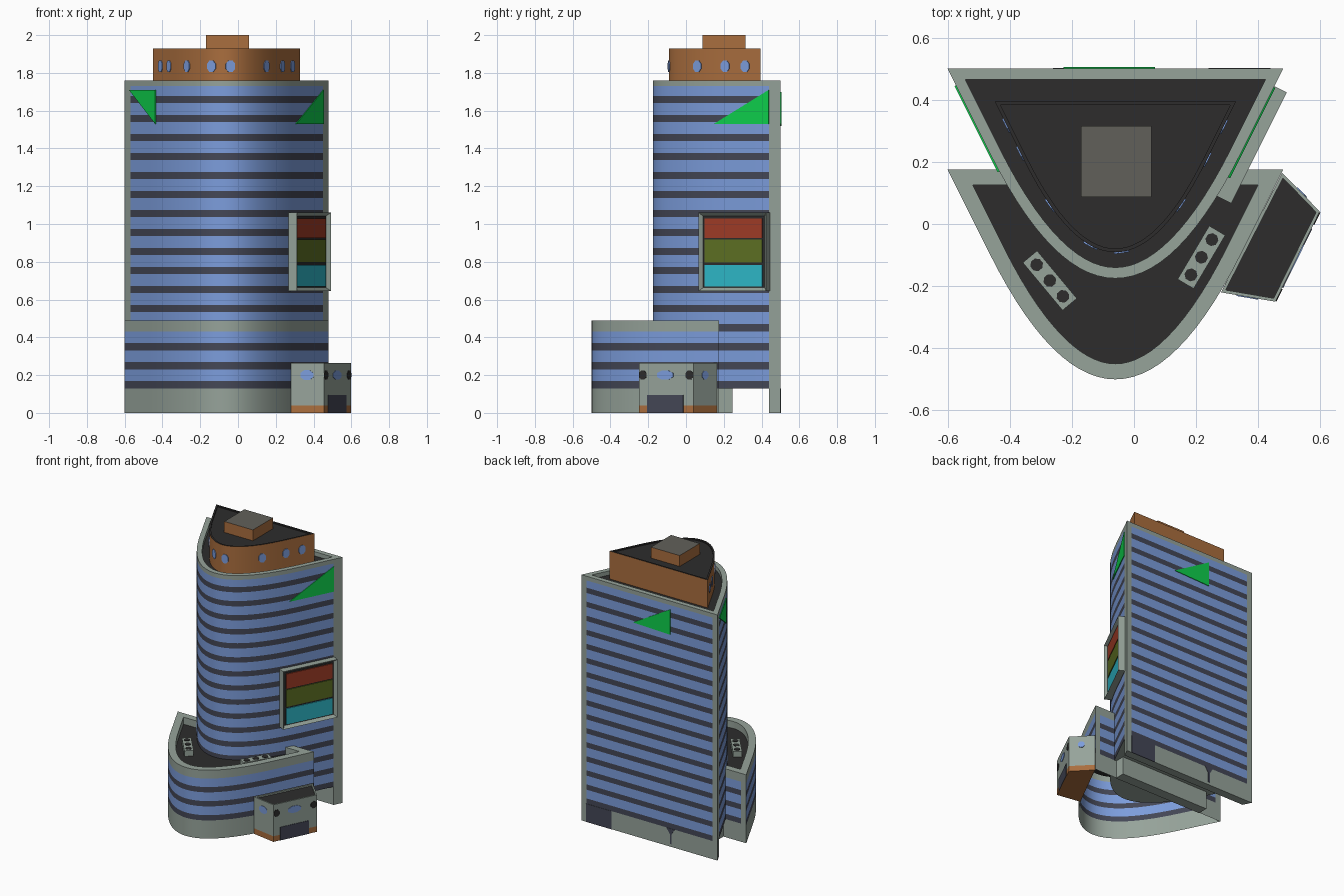
import bpy, bmesh, math
from mathutils import Vector

if "Cube" in bpy.data.objects:
    bpy.data.objects.remove(bpy.data.objects["Cube"])

# ---- colours (given as sRGB 0-255, stored linear) ----
def lin(c):
    c /= 255
    return c / 12.92 if c < 0.04045 else ((c + 0.055) / 1.055) ** 2.4

COLOURS = {"concrete": (150, 163, 154), "blue_glass": (124, 157, 220), "dark_band": (68, 71, 86),
           "brown_clad": (170, 110, 62), "green": (14, 208, 76), "red": (160, 60, 38),
           "olive": (94, 112, 35), "teal": (46, 184, 200), "roof_black": (45, 44, 44),
           "roof_grey": (97, 96, 90)}
MATS = []
for name, rgb in COLOURS.items():
    m = bpy.data.materials.new(name)
    m.diffuse_color = (*[lin(c) for c in rgb], 1)
    m.use_nodes = True
    m.node_tree.nodes["Principled BSDF"].inputs["Base Color"].default_value = m.diffuse_color
    MATS.append(m)
GREY, BLUE, BAND, BROWN, GREEN, RED, OLIVE, TEAL, BLACK, TOPGREY = range(10)

def finish(name, bm, angle=30):
    bmesh.ops.recalc_face_normals(bm, faces=bm.faces)
    me = bpy.data.meshes.new(name)
    bm.to_mesh(me)
    bm.free()
    for m in MATS:
        me.materials.append(m)
    me.polygons.foreach_set("use_smooth", [True] * len(me.polygons))
    me.set_sharp_from_angle(angle=math.radians(angle))
    ob = bpy.data.objects.new(name, me)
    bpy.context.collection.objects.link(ob)
    return ob

def offset(pts, d):
    """Mitred inward offset of a counter-clockwise outline."""
    out = []
    for i, p in enumerate(pts):
        p = Vector(p)
        a = (p - Vector(pts[i - 1])).normalized()
        b = (Vector(pts[(i + 1) % len(pts)]) - p).normalized()
        na, nb = Vector((-a.y, a.x)), Vector((-b.y, b.x))
        out.append(p + (na + nb) * d / (1 + na.dot(nb)))
    return out

def solid(name, pts, zs, colour, top, rim=None, inset=0, roof=0, bottom=True):
    """Stacked prism; colour(z, x, y) picks the wall colour, with optional parapet."""
    bm = bmesh.new()
    levels = [(pts, z) for z in zs]
    if inset:
        inner = offset(pts, inset)
        levels += [(inner, zs[-1]), (inner, roof)]
    rings = [[bm.verts.new((p[0], p[1], z)) for p in ring] for ring, z in levels]
    n = len(pts)
    for k in range(len(rings) - 1):
        lo, hi = rings[k], rings[k + 1]
        for i in range(n):
            f = bm.faces.new((lo[i], lo[(i + 1) % n], hi[(i + 1) % n], hi[i]))
            c = f.calc_center_median()
            f.material_index = colour(c.z, c.x, c.y) if k < len(zs) - 1 else rim
    bm.faces.new(rings[-1]).material_index = top
    if bottom:
        bm.faces.new(rings[0][::-1]).material_index = colour(zs[0], 0, 0)
    return finish(name, bm)

def plate(name, poly, origin, u, mat, d0=-0.003, d1=0.005, recess=None):
    """Upright polygon (along u, z) extruded outwards from a wall."""
    u = Vector((u[0], u[1], 0)).normalized()
    nrm = u.cross(Vector((0, 0, 1)))
    o = Vector((origin[0], origin[1], 0))
    bm = bmesh.new()
    at = lambda d: [bm.verts.new(o + u * a + nrm * d + Vector((0, 0, z))) for a, z in poly]
    back, front = at(d0), at(d1)
    n = len(poly)
    bm.faces.new(back[::-1])
    face = bm.faces.new(front)
    for i in range(n):
        bm.faces.new((back[i], back[(i + 1) % n], front[(i + 1) % n], front[i]))
    bmesh.ops.recalc_face_normals(bm, faces=bm.faces)
    for f in bm.faces:
        f.material_index = mat
    if recess:
        bmesh.ops.inset_region(bm, faces=[face], thickness=recess[0])
        bmesh.ops.translate(bm, verts=face.verts, vec=nrm * -recess[1])
        face.material_index = BLACK
    return finish(name, bm)

def rect(a0, a1, z0, z1):
    return [(a0, z0), (a1, z0), (a1, z1), (a0, z1)]

def octagon(a, z, ra, rz):
    return [(a + ra * math.cos((i + .5) * math.pi / 4), z + rz * math.sin((i + .5) * math.pi / 4)) for i in range(8)]

# ---- shared plan: flat back, straight sides, rounded nose ----
CX, T, A = -0.06, 0.405, 2.469
def wall_y(dx):
    return -2 * (0.54 - abs(dx)) if abs(dx) > T else A * dx * dx - 0.675

def plan(yback, s=1.0):
    xs = [-0.54, -0.51] + [T * (i / 14 - 1) for i in range(29)] + [0.51, 0.54]
    pts = [(x, wall_y(x)) for x in xs] + [(0.50, 0), (-0.50, 0)]
    return [(CX + x * s, yback + y * s) for x, y in pts]

STEP, BANDH, Z0 = 0.1007, 0.038, 0.13
def facade(z, zcap):
    if z <= Z0 or z > zcap:
        return GREY
    return BAND if (z - Z0) % STEP < BANDH else BLUE

def floors(n):
    return [v for k in range(n) for v in (Z0 + k * STEP, Z0 + k * STEP + BANDH)]

# ---- tower, with concrete edge columns ----
def tower_colour(z, x, y):
    edge = (y > 0.45 and abs(x - CX) > 0.505)
    return GREY if edge else facade(z, 1.73)
solid("tower", plan(0.5), floors(16) + [1.73, 1.76], tower_colour, BLACK, GREY, 0.035, 1.73)
solid("tower_back_footing", [(-0.57, 0.44), (0.45, 0.44), (0.48, 0.5), (-0.6, 0.5)], [0, Z0],
      lambda z, x, y: GREY, GREY)
solid("lobby_wall", [(-0.42, 0.17), (0.30, 0.17), (0.30, 0.245), (-0.42, 0.245)], [0, Z0],
      lambda z, x, y: GREY, GREY)

# ---- podium ----
def podium_colour(z, x, y):
    return GREY if y > 0.17 and abs(x - CX) > 0.505 else facade(z, 0.43)
solid("podium", plan(0.175), [0] + floors(3) + [0.43, 0.49], podium_colour, BLACK, GREY, 0.05, 0.44, False)

# ---- penthouse with round windows, and lift housing ----
S, PB = 0.72, 0.395
solid("penthouse", plan(PB, S), [1.72, 1.93], lambda z, x, y: BROWN, BLACK, BLACK, 0.012, 1.922)
for i, x in enumerate((-0.41, -0.365, -0.27, -0.14, -0.04, 0.15, 0.235, 0.288)):
    dx = (x - CX) / S
    slope = 2 * A * dx if abs(dx) < T else math.copysign(2, dx)
    plate(f"penthouse_window_{i}", octagon(0, 1.835, 0.027, 0.034), (x, PB + S * wall_y(dx)),
          (1, slope), BLUE, -0.004, 0.004)
solid("lift_housing", [(-0.17, 0.087), (0.057, 0.087), (0.057, 0.315), (-0.17, 0.315)],
      [1.92, 2.0], lambda z, x, y: BROWN, TOPGREY)

# ---- green triangles and back wall details ----
RIGHT, LEFT = (1, 2), (1, -2)
plate("green_triangle_right", [(-0.09, 1.53), (0.235, 1.53), (0.235, 1.71)], (0.345, 0.23), RIGHT, GREEN)
plate("green_triangle_left", [(0.06, 1.71), (0.37, 1.53), (0.37, 1.71)], (-0.6, 0.5), LEFT, GREEN)
BACK = dict(origin=(0, 0.5), u=(-1, 0))
plate("green_triangle_back", [(-0.067, 1.53), (0.227, 1.52), (0.227, 1.70)], mat=GREEN, **BACK)
plate("back_door", rect(-0.44, -0.24, 0, Z0), mat=BAND, d1=0.002, **BACK)
plate("back_wall_slot", [(0.195, 0.13), (0.223, 0.09), (0.223, 0.02), (0.237, 0.02), (0.237, 0.09), (0.26, 0.13)],
      mat=BAND, d1=0.002, **BACK)

# ---- billboard on the right wall ----
BB = (0.265, 0.09)
plate("billboard_frame", rect(0, 0.40, 0.645, 1.06), BB, RIGHT, GREY, -0.015, 0.054, (0.025, 0.02))
for name, mat, z0, z1 in (("red", RED, 0.925, 1.03), ("olive", OLIVE, 0.795, 0.917), ("teal", TEAL, 0.67, 0.783)):
    plate(f"billboard_panel_{name}", rect(0.03, 0.37, z0, z1), BB, RIGHT, mat, 0.034, 0.04)

# ---- entrance annex ----
P = [(0.28, -0.22), (0.455, -0.25), (0.598, 0.04), (0.477, 0.165)]
solid("annex", P, [0, 0.04, 0.265], lambda z, x, y: BROWN if z < 0.04 else GREY, BLACK, GREY, 0.01, 0.255)
def annex_plate(name, side, poly, mat):
    a, b = P[side], P[side + 1]
    plate(name, poly, a, (b[0] - a[0], b[1] - a[1]), mat, -0.003, 0.003)
annex_plate("annex_door", 1, rect(0.05, 0.263, 0, 0.095), BAND)
annex_plate("annex_side_window", 1, octagon(0.156, 0.2, 0.052, 0.026), BLUE)
annex_plate("annex_front_window", 0, octagon(0.086, 0.2, 0.038, 0.028), BLUE)
annex_plate("annex_rear_window", 2, octagon(0.084, 0.2, 0.024, 0.024), BLUE)
for i, a in enumerate((0.024, 0.299)):
    annex_plate(f"annex_dark_vent_{i}", 1, octagon(a, 0.2, 0.024, 0.026), BLACK)

# ---- podium roof fan units ----
for k, (cx, cy, ux, uy) in enumerate(((-0.271, -0.182, 0.64, -0.768), (0.217, -0.107, 0.51, 0.86))):
    loc = lambda a, b: (cx + ux * a - uy * b, cy + uy * a + ux * b)
    solid(f"fan_unit_{k}", [loc(-0.1, -0.03), loc(0.1, -0.03), loc(0.1, 0.03), loc(-0.1, 0.03)],
          [0.43, 0.48], lambda z, x, y: GREY, GREY)
    for j in (-1, 0, 1):
        solid(f"fan_{k}_{j + 1}", [loc(*p) for p in octagon(j * 0.066, 0, 0.021, 0.021)],
              [0.476, 0.483], lambda z, x, y: BLACK, BLACK)
